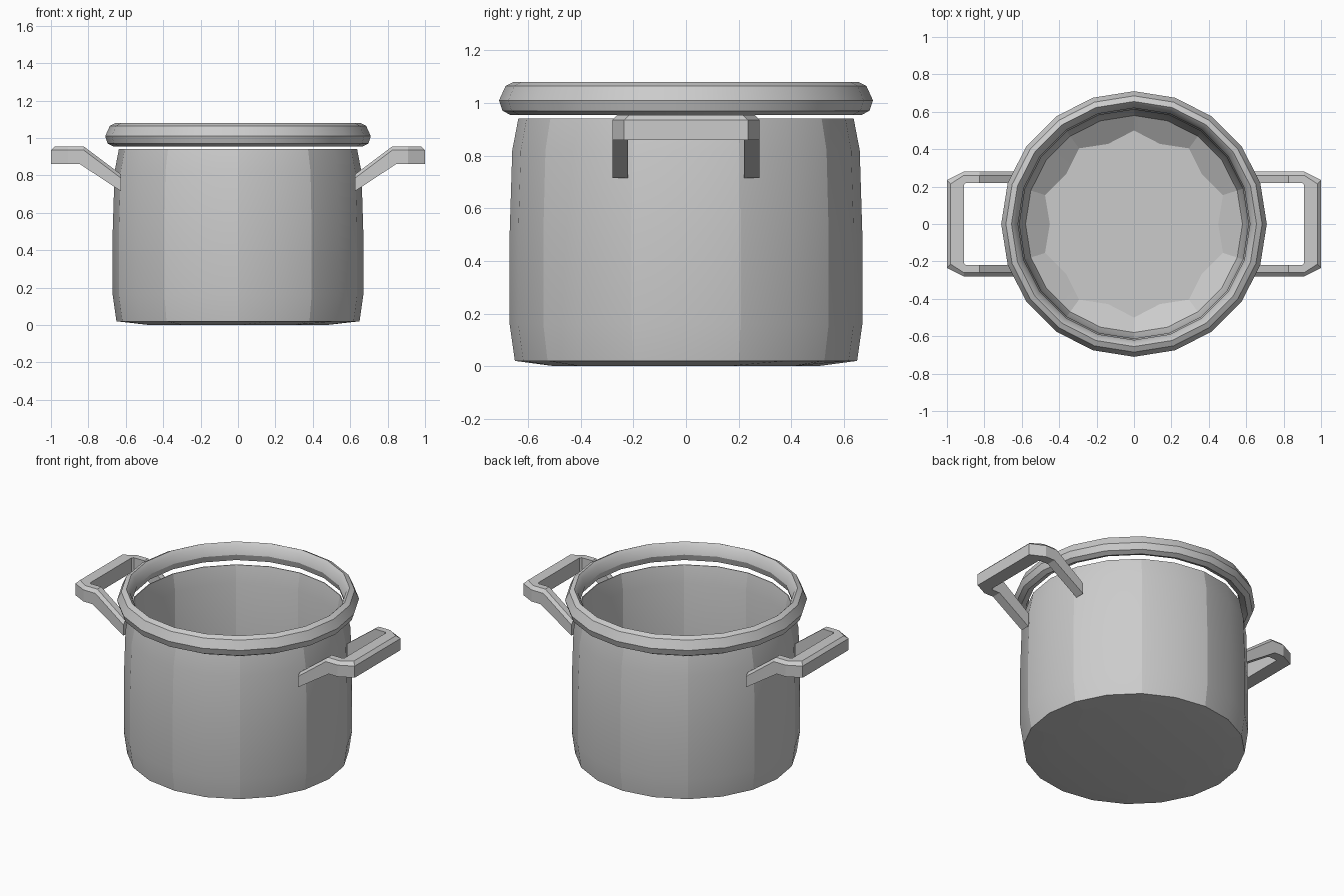
import bpy, bmesh, math

cube = bpy.data.objects.get("Cube")
if cube:
    bpy.data.objects.remove(cube, do_unlink=True)

SIDES = 20
steel = bpy.data.materials.new("brushed grey steel")
steel.use_nodes = True
GREY = (0.6, 0.6, 0.6, 1)
steel.diffuse_color = GREY
steel.node_tree.nodes["Principled BSDF"].inputs["Base Color"].default_value = GREY


def finish(name, bm, angle):
    bmesh.ops.remove_doubles(bm, verts=bm.verts, dist=0.0005)
    bmesh.ops.recalc_face_normals(bm, faces=bm.faces)
    mesh = bpy.data.meshes.new(name)
    bm.to_mesh(mesh)
    bm.free()
    mesh.materials.append(steel)
    obj = bpy.data.objects.new(name, mesh)
    bpy.context.collection.objects.link(obj)
    bpy.ops.object.select_all(action='DESELECT')
    obj.select_set(True)
    bpy.context.view_layer.objects.active = obj
    bpy.ops.object.shade_smooth_by_angle(angle=math.radians(angle))
    return obj


def bridge(bm, a, b):
    for i in range(len(a)):
        j = (i + 1) % len(a)
        bm.faces.new((a[i], a[j], b[j], b[i]))


def ring(bm, r, z, scallop=1.0):
    # Alternate corners may be pulled in for the scalloped base
    out = []
    for i in range(SIDES):
        a = math.tau * i / SIDES
        k = r if i % 2 else r * scallop
        out.append(bm.verts.new((k * math.cos(a), k * math.sin(a), z)))
    return out


# Pot body: outer wall, rim, thick inner wall, with scalloped base and floor
bm = bmesh.new()
wall = [(0.65, 0.02), (0.67, 0.16), (0.67, 0.5), (0.66, 0.82), (0.637, 0.94),
        (0.632, 0.94), (0.612, 0.83), (0.612, 0.5), (0.605, 0.22), (0.58, 0.13)]
rings = [ring(bm, 0.5, 0, 0.9)]
rings += [ring(bm, r, z) for r, z in wall]
rings.append(ring(bm, 0.5, 0.06, 0.9))
for a, b in zip(rings, rings[1:]):
    bridge(bm, a, b)
bm.faces.new(rings[0])
bm.faces.new(rings[-1])
body = finish("pot_body", bm, 25)

# Crease every second upright edge, giving ten soft panels
for edge in body.data.edges:
    p, q = (body.data.vertices[v].co for v in edge.vertices)
    turn_p, turn_q = (math.atan2(c.y, c.x) / math.tau * SIDES for c in (p, q))
    if abs(turn_p - turn_q) < 0.01 and round(turn_p) % 2:
        edge.use_edge_sharp = True

# Rim ring floating just above the body
bm = bmesh.new()
section = [(0.668, 0.955), (0.697, 0.97), (0.71, 1.01), (0.685, 1.065),
           (0.655, 1.08), (0.635, 1.06), (0.62, 1.01), (0.632, 0.97)]
rings = [ring(bm, r, z) for r, z in section]
for a, b in zip(rings, rings[1:] + rings[:1]):
    bridge(bm, a, b)
finish("rim_ring", bm, 30)


# Handles: a five-cornered section swept round a U, sloping to the wall
def handle(name, side):
    bm = bmesh.new()
    # outer x, outer y, inner x, inner y, bottom z, top z, shift of lower edge
    half = [(0.625, 0.28, 0.625, 0.22, 0.715, 0.805, 0),
            (0.825, 0.28, 0.825, 0.22, 0.86, 0.955, 0.02),
            (0.91, 0.28, 0.9, 0.22, 0.86, 0.955, 0),
            (1.0, 0.235, 0.91, 0.21, 0.86, 0.955, 0)]
    stations = [s + (1,) for s in half] + [s + (-1,) for s in reversed(half)]
    loops = []
    for ox, oy, ix, iy, low, top, shift, m in stations:
        bevel_x = 0.02 if ox > 0.95 else 0
        pts = [(ox + shift, oy, low), (ox, oy, top - 0.02), (ox - bevel_x, oy - 0.02, top),
               (ix, iy, top), (ix + shift, iy, low)]
        loops.append([bm.verts.new((side * x, m * y, z)) for x, y, z in pts])
    for a, b in zip(loops, loops[1:]):
        bridge(bm, a, b)
    bm.faces.new(loops[0])
    bm.faces.new(loops[-1])
    finish(name, bm, 20)


handle("left_handle", 1)
handle("right_handle", -1)
